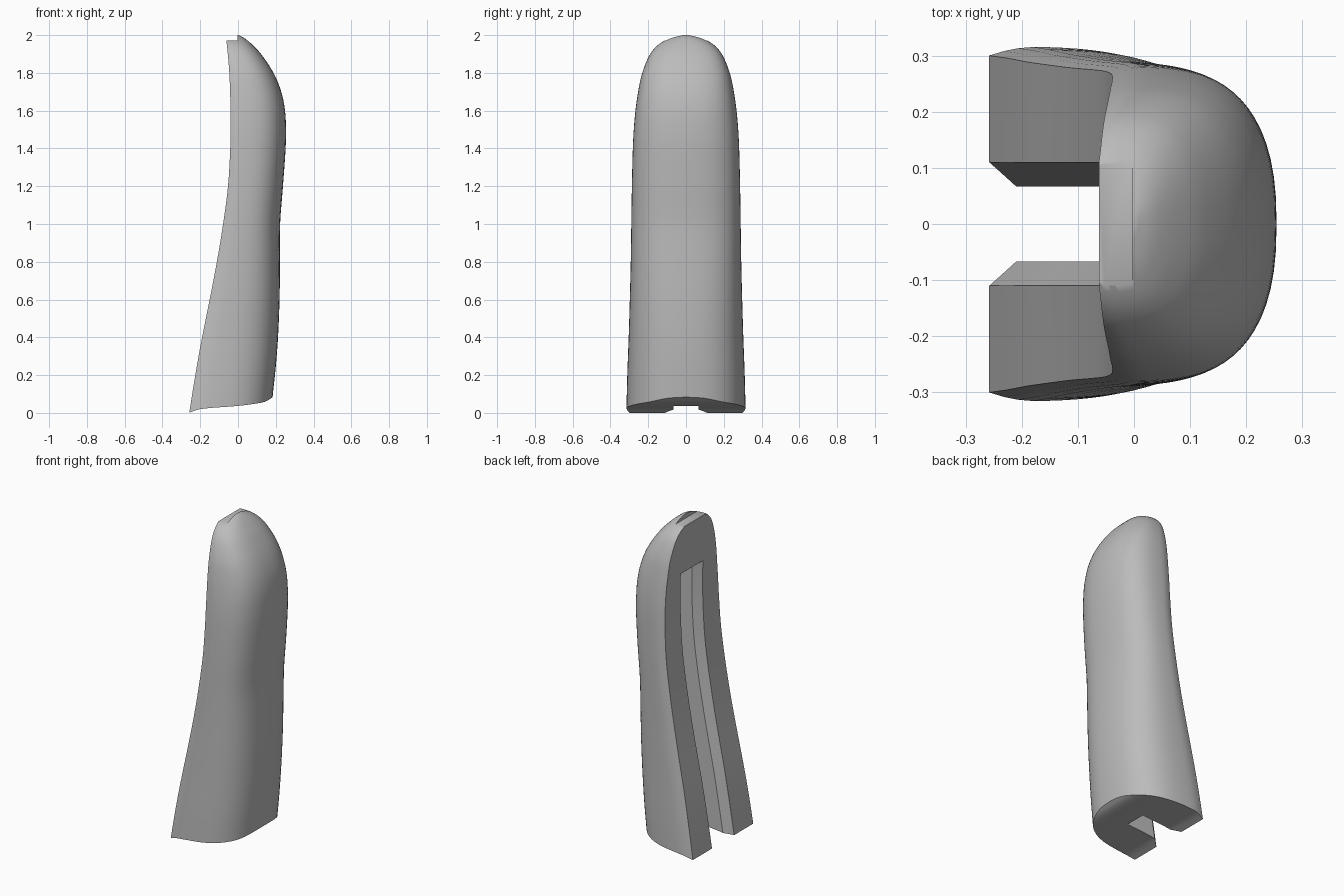
import bpy
import bmesh
import math

if "Cube" in bpy.data.objects:
    bpy.data.objects.remove(bpy.data.objects["Cube"], do_unlink=True)

# Grip profile rows: height, flat face x, rounded back x, half width
PROFILE = [
    (0.0, -0.258, 0.183, 0.316), (0.2, -0.225, 0.200, 0.311),
    (0.4, -0.190, 0.212, 0.304), (0.6, -0.150, 0.220, 0.298),
    (0.8, -0.112, 0.222, 0.293), (1.0, -0.079, 0.223, 0.290),
    (1.2, -0.053, 0.238, 0.287), (1.4, -0.041, 0.252, 0.282),
    (1.5, -0.039, 0.254, 0.277), (1.6, -0.039, 0.249, 0.268),
    (1.7, -0.042, 0.229, 0.254), (1.8, -0.046, 0.188, 0.232),
    (1.9, -0.054, 0.122, 0.190), (1.95, -0.059, 0.075, 0.146),
    (1.98, -0.062, 0.040, 0.095), (1.99, -0.050, 0.024, 0.065),
    (2.0, -0.008, 0.002, 0.015),
]
# Underside rows: x, height
UNDERSIDE = [(-0.26, 0.0), (-0.2, 0.02), (0.0, 0.037), (0.1, 0.05), (0.15, 0.062), (0.19, 0.088)]

SIDE_STEPS = 22
RINGS = 64


def sample(rows, t, column=1):
    """Smooth cubic interpolation through the rows of a table."""
    t = min(max(t, rows[0][0]), rows[-1][0])
    i = 0
    while i < len(rows) - 2 and rows[i + 1][0] < t:
        i += 1

    def slope(k):
        a, b = rows[max(k - 1, 0)], rows[min(k + 1, len(rows) - 1)]
        return (b[column] - a[column]) / (b[0] - a[0])

    a, b = rows[i], rows[i + 1]
    h = b[0] - a[0]
    u = (t - a[0]) / h
    v = 1 - u
    return (a[column] * v * v * (1 + 2 * u) + b[column] * u * u * (1 + 2 * v)
            + h * u * v * (slope(i) * v - slope(i + 1) * u))


def grip_section(z):
    """D-shaped outline, from one rim of the flat face round to the other."""
    face, back, width = (sample(PROFILE, z, c) for c in (1, 2, 3))
    half = []
    for i in range(SIDE_STEPS + 1):
        angle = math.pi / 2 * (i / SIDE_STEPS) ** 1.75
        t = math.sin(angle) ** (2 / 3.5)
        y = width * max(math.cos(angle), 0) ** (2 / 2.4)
        y -= 0.05 * width * max(0, 1 - t / 0.2) ** 2
        half.append((face + t * (back - face), y))
    outline = half[:-1] + [(half[-1][0], 0)] + [(x, -y) for x, y in reversed(half[:-1])]
    points = []
    for x, y in outline:
        lift = sample(UNDERSIDE, x)
        points.append((x, y, z + lift * max(0, 1 - z / 0.4)))
    return points


def slot_section(z):
    """Wide mouth with chamfered sides leading to a narrower, deep channel."""
    face = sample(PROFILE, z)
    deep = face + 0.245 - 0.06 * max(z, 0)
    half = [(face - 0.1, 0.11), (face, 0.11), (face + 0.045, 0.067), (deep, 0.067)]
    return [(x, y, z) for x, y in half + [(x, -y) for x, y in reversed(half)]]


def loft(name, sections):
    """Skin a stack of mirrored outlines; the ends are closed with strips."""
    bm = bmesh.new()
    rings = [[bm.verts.new(p) for p in section] for section in sections]
    n = len(rings[0])
    for low, high in zip(rings, rings[1:]):
        for i in range(n):
            j = (i + 1) % n
            bm.faces.new((low[i], low[j], high[j], high[i]))
    for ring in (rings[0], rings[-1]):
        for i in range(n // 2):
            corners = dict.fromkeys((ring[i], ring[i + 1], ring[n - 2 - i], ring[n - 1 - i]))
            if len(corners) > 2:
                bm.faces.new(list(corners))
    bmesh.ops.recalc_face_normals(bm, faces=bm.faces)
    mesh = bpy.data.meshes.new(name)
    bm.to_mesh(mesh)
    bm.free()
    obj = bpy.data.objects.new(name, mesh)
    bpy.context.collection.objects.link(obj)
    return obj


def carve(target, cutter):
    """Subtract the cutter and discard it."""
    cutter.hide_render = True
    mod = target.modifiers.new(cutter.name, "BOOLEAN")
    mod.operation = "DIFFERENCE"
    mod.solver = "EXACT"
    mod.object = cutter
    bpy.context.view_layer.objects.active = target
    bpy.ops.object.modifier_apply(modifier=mod.name)
    bpy.data.objects.remove(cutter, do_unlink=True)


# Grip shell, with rings packed closer towards the domed top
heights = [2 * (1 - (1 - k / RINGS) ** 1.6) for k in range(RINGS + 1)]
grip = loft("grip_shell", [grip_section(z) for z in heights])

# Long channel in the flat face, open at the bottom
top_of_slot = 1.67
slot_heights = [-0.1] + [top_of_slot * k / 30 for k in range(31)]
carve(grip, loft("channel_cutter", [slot_section(z) for z in slot_heights]))

# Small locating notch at the top of the flat face
notch = [(-0.2, 0.11), (-0.003, 0.11), (-0.003, -0.11), (-0.2, -0.11)]
carve(grip, loft("notch_cutter", [[(x, y, z) for x, y in notch] for z in (1.972, 2.1)]))

# Plain grey finish
grey = bpy.data.materials.new("plain_grey")
grey.use_nodes = True
colour = (0.5, 0.5, 0.5, 1)
grey.diffuse_color = colour
grey.node_tree.nodes["Principled BSDF"].inputs["Base Color"].default_value = colour
grip.data.materials.clear()
grip.data.materials.append(grey)

bpy.ops.object.select_all(action="DESELECT")
grip.select_set(True)
bpy.context.view_layer.objects.active = grip
bpy.ops.object.shade_smooth_by_angle(angle=math.radians(30))
